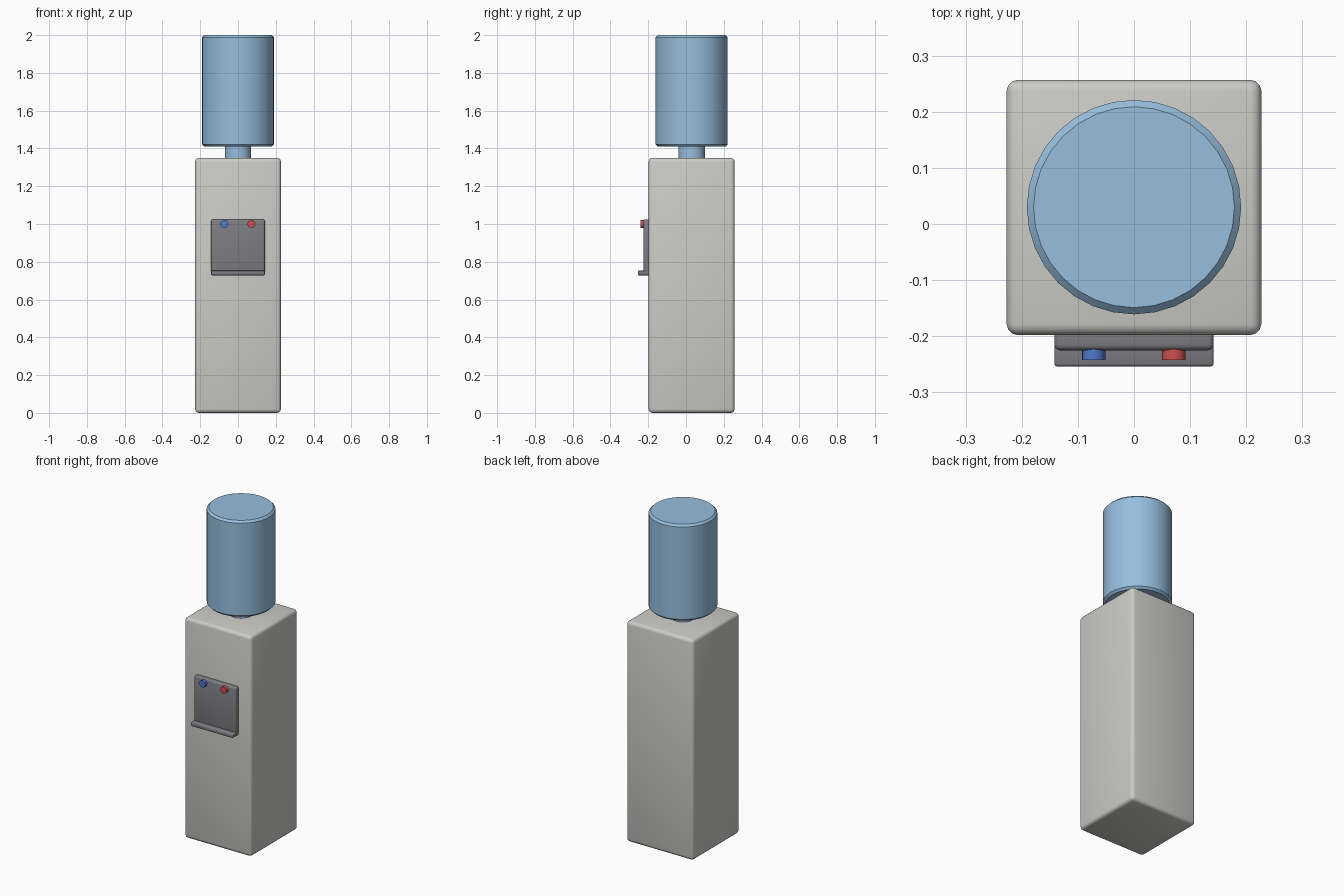
import bpy
import math

if "Cube" in bpy.data.objects:
    bpy.data.objects.remove(bpy.data.objects["Cube"], do_unlink=True)


def material(name, rgb):
    mat = bpy.data.materials.new(name)
    mat.use_nodes = True
    color = (*rgb, 1)
    mat.diffuse_color = color
    mat.node_tree.nodes["Principled BSDF"].inputs["Base Color"].default_value = color
    return mat


def finish(name, mat, bevel, segments, angle):
    obj = bpy.context.object
    obj.name = name
    obj.data.materials.append(mat)
    if bevel:
        mod = obj.modifiers.new("Rounded edges", "BEVEL")
        mod.width = bevel
        mod.segments = segments
        mod.limit_method = "ANGLE"
        mod.angle_limit = math.radians(40)
        bpy.ops.object.modifier_apply(modifier=mod.name)
    bpy.ops.object.shade_smooth_by_angle(angle=math.radians(angle))
    return obj


def box(name, mat, low, high, bevel, segments=3):
    bpy.ops.mesh.primitive_cube_add(
        size=1, location=[(a + b) / 2 for a, b in zip(low, high)])
    bpy.context.object.scale = [b - a for a, b in zip(low, high)]
    bpy.ops.object.transform_apply(location=False, rotation=False, scale=True)
    return finish(name, mat, bevel, segments, 60)


def cylinder(name, mat, radius, depth, center, tilt=0, bevel=0, sides=32):
    bpy.ops.mesh.primitive_cylinder_add(
        vertices=sides, radius=radius, depth=depth, location=center,
        rotation=(tilt, 0, 0))
    return finish(name, mat, bevel, 1, 40)


casing = material("Warm light grey", (0.60, 0.60, 0.57))
water = material("Bottle blue", (0.31, 0.52, 0.73))
dark = material("Panel grey", (0.21, 0.205, 0.225))
cold = material("Cold blue", (0.08, 0.19, 0.62))
hot = material("Hot red", (0.62, 0.08, 0.08))

# Cabinet
box("cabinet", casing, (-0.227, -0.198, 0), (0.227, 0.257, 1.35), 0.02)

# Upturned bottle and its neck
cylinder("bottle", water, 0.191, 0.59, (0, 0.03, 1.705), bevel=0.012)
cylinder("bottle_neck", water, 0.07, 0.1, (0, 0.03, 1.38))

# Dispensing panel and drip tray
box("dispenser_panel", dark, (-0.142, -0.225, 0.735), (0.142, -0.18, 1.025), 0.01)
box("drip_tray", dark, (-0.142, -0.254, 0.728), (0.142, -0.19, 0.753), 0.005, 2)

# Cold and hot taps
for name, mat, x in (("cold_tap", cold, -0.072), ("hot_tap", hot, 0.071)):
    cylinder(name, mat, 0.021, 0.03, (x, -0.227, 1.0), tilt=math.pi / 2, sides=16)
